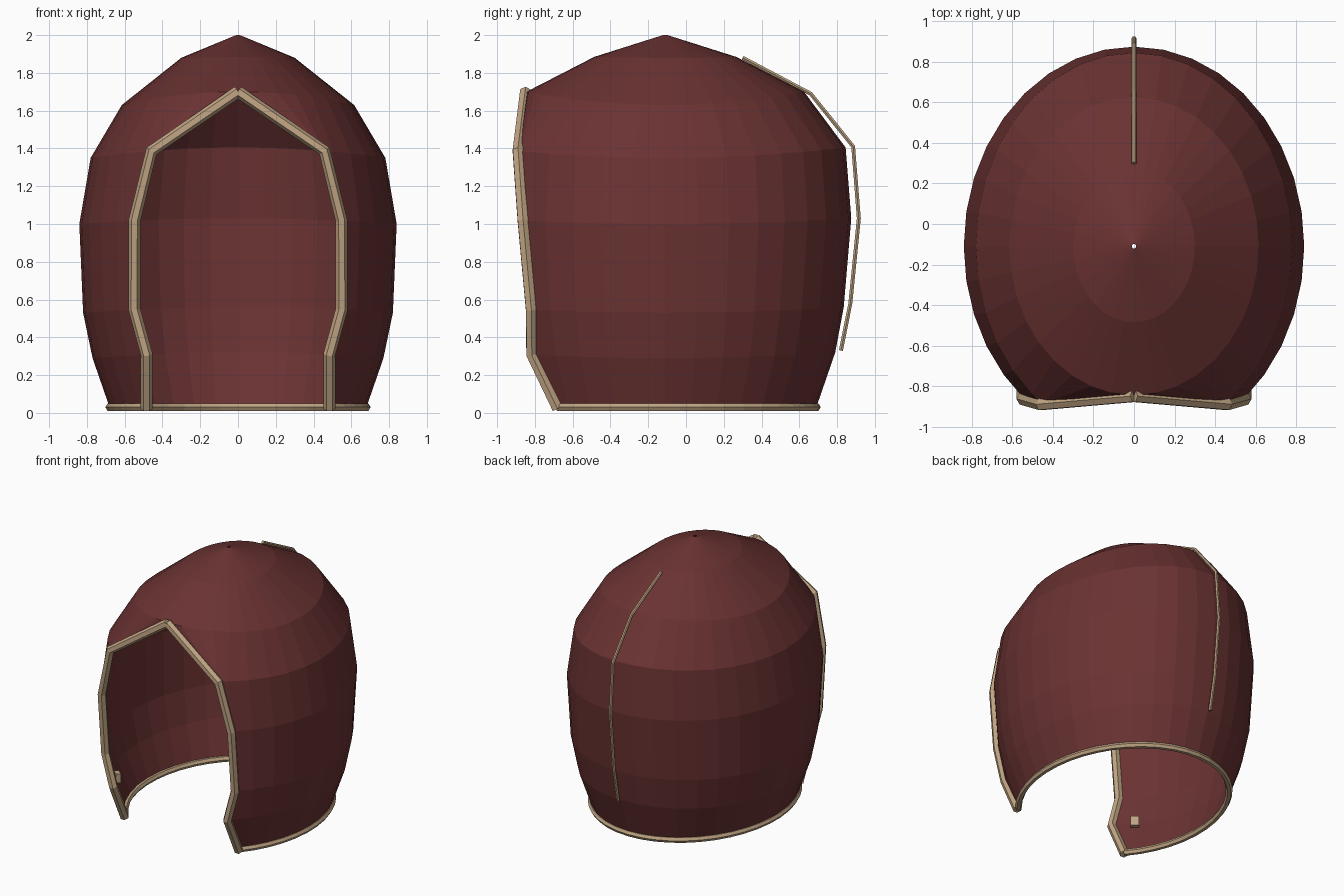
import bpy, bmesh, math
from mathutils import Vector

if "Cube" in bpy.data.objects:
    bpy.data.objects.remove(bpy.data.objects["Cube"])


def material(name, rgb):
    m = bpy.data.materials.new(name)
    m.diffuse_color = (*rgb, 1)
    m.use_nodes = True
    m.node_tree.nodes["Principled BSDF"].inputs["Base Color"].default_value = m.diffuse_color
    return m


RED = material("dark red cloth", (0.145, 0.032, 0.032))
TAN = material("tan edging", (0.52, 0.37, 0.225))

CY = -0.11  # centre line of the elliptical rings
# height at the sides, rise at front and back, x radius, y radius, opening half width
RINGS = [
    (0.03, 0.00, 0.68, 0.80, 0.48),
    (0.29, 0.03, 0.77, 0.90, 0.48),
    (0.53, 0.03, 0.82, 0.945, 0.545),
    (1.00, 0.03, 0.84, 0.985, 0.545),
    (1.35, 0.055, 0.78, 0.955, 0.455),
    (1.63, 0.07, 0.615, 0.735, 0.0),
    (1.88, 0.005, 0.30, 0.375, 0.0),
    (2.00, 0.00, 0.01, 0.012, 0.0),
]
COLUMNS = 36


def ring_point(ring, angle, grow=0.0):
    """Point on a ring; angle 0 is the front, pi the back."""
    z, rise, rx, ry, _ = ring
    return Vector(((rx + grow) * math.sin(angle),
                   CY - (ry + grow) * math.cos(angle),
                   z + rise * math.cos(angle) ** 2))


def opening_angle(ring):
    return math.asin(ring[4] / ring[2])


def mesh_object(name, bm, mat):
    me = bpy.data.meshes.new(name)
    bm.to_mesh(me)
    bm.free()
    me.materials.append(mat)
    ob = bpy.data.objects.new(name, me)
    bpy.context.collection.objects.link(ob)
    return ob


def tube(name, points, radius, resolution=1):
    cu = bpy.data.curves.new(name, 'CURVE')
    cu.dimensions = '3D'
    cu.bevel_depth = radius
    cu.bevel_resolution = resolution
    cu.use_fill_caps = True
    sp = cu.splines.new('POLY')
    sp.points.add(len(points) - 1)
    for p, co in zip(sp.points, points):
        p.co = (*co, 1)
    sp.use_smooth = False
    cu.materials.append(TAN)
    ob = bpy.data.objects.new(name, cu)
    bpy.context.collection.objects.link(ob)
    return ob


# Hood shell: stacked rings, columns in front gather at the opening edge
bm = bmesh.new()
rows = []
for ring in RINGS:
    a0 = opening_angle(ring)
    row = []
    for i in range(COLUMNS + 1):
        a = 2 * math.pi * i / COLUMNS
        a = min(max(a, a0), 2 * math.pi - a0)
        row.append(bm.verts.new(ring_point(ring, a)))
    rows.append(row)
for low, high in zip(rows, rows[1:]):
    for i in range(COLUMNS):
        bm.faces.new((low[i], low[i + 1], high[i + 1], high[i]))
bmesh.ops.remove_doubles(bm, verts=bm.verts, dist=0.0005)
bmesh.ops.recalc_face_normals(bm, faces=bm.faces)
mesh_object("hood_shell", bm, RED)

# Edging around the face opening, one half per side
edge = [ring_point(r, opening_angle(r), 0.005) for r in RINGS[:6]]
edge[0].z = 0.022
for side, label in ((1, "right"), (-1, "left")):
    tube("opening_edging_" + label, [(side * p.x, p.y, p.z) for p in edge], 0.032)

# Edging around the neck
a0 = opening_angle(RINGS[0])
angles = [a0 + (2 * math.pi - 2 * a0) * i / 32 for i in range(33)]
tube("neck_edging", [ring_point(RINGS[0], a) for a in angles], 0.023)

# Thin seam standing off the back
seam = [(0, 0.30, 1.88), (0, 0.66, 1.69), (0, 0.885, 1.41),
        (0, 0.915, 1.03), (0, 0.87, 0.58), (0, 0.82, 0.33)]
tube("back_seam", seam, 0.012)

# Small fasteners inside the cheeks
for side, label in ((1, "right"), (-1, "left")):
    bm = bmesh.new()
    bmesh.ops.create_cube(bm, size=1)
    bmesh.ops.scale(bm, vec=(0.06, 0.035, 0.07), verts=bm.verts)
    ob = mesh_object("cheek_fastener_" + label, bm, TAN)
    ob.location = (side * 0.56, -0.66, 0.30)
    ob.rotation_euler.z = side * math.radians(40)
